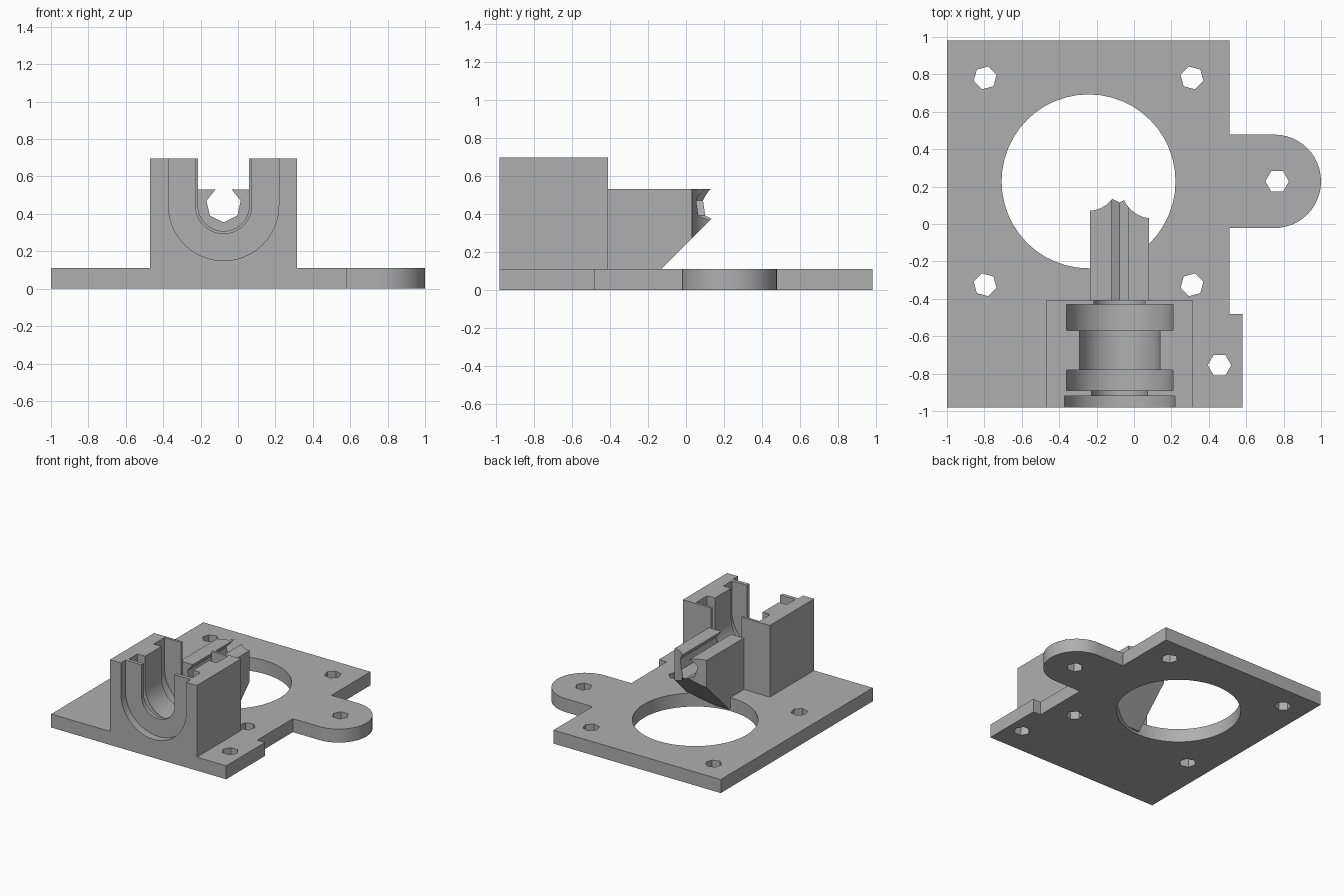
import bpy, bmesh
from math import cos, sin, pi, radians

cube = bpy.data.objects.get("Cube")
if cube:
    bpy.data.objects.remove(cube, do_unlink=True)

grey = bpy.data.materials.new("plain grey")
grey.use_nodes = True
colour = (0.43, 0.43, 0.43, 1)
grey.diffuse_color = colour
grey.node_tree.nodes["Principled BSDF"].inputs["Base Color"].default_value = colour


def arc(cx, cy, r, start, end, steps):
    return [(cx + r * cos(radians(start + (end - start) * i / steps)),
             cy + r * sin(radians(start + (end - start) * i / steps)))
            for i in range(steps + 1)]


def ring(cx, cy, r, sides, turn=0):
    return arc(cx, cy, r, turn, turn + 360, sides)[:-1]


def prism(name, outline, axis, low, high):
    """Extrude a 2D outline along an axis."""
    place = {"x": lambda a, b, h: (h, a, b),
             "y": lambda a, b, h: (a, h, b),
             "z": lambda a, b, h: (a, b, h)}[axis]
    bm = bmesh.new()
    base = [bm.verts.new(place(a, b, low)) for a, b in outline]
    top = [bm.verts.new(place(a, b, high)) for a, b in outline]
    bm.faces.new(base)
    bm.faces.new(top)
    for i in range(len(base)):
        j = (i + 1) % len(base)
        bm.faces.new((base[i], base[j], top[j], top[i]))
    bmesh.ops.recalc_face_normals(bm, faces=bm.faces)
    mesh = bpy.data.meshes.new(name)
    bm.to_mesh(mesh)
    bm.free()
    mesh.materials.append(grey)
    obj = bpy.data.objects.new(name, mesh)
    bpy.context.collection.objects.link(obj)
    return obj


def combine(target, tool, operation):
    """Apply a boolean and remove the tool."""
    mod = target.modifiers.new("combine", "BOOLEAN")
    mod.operation = operation
    mod.solver = "EXACT"
    mod.object = tool
    bpy.context.view_layer.objects.active = target
    bpy.ops.object.modifier_apply(modifier=mod.name)
    bpy.data.objects.remove(tool, do_unlink=True)


# Base plate with rounded side tab and small foot
T = 0.11
outline = [(-1, -0.98), (0.58, -0.98), (0.58, -0.48), (0.51, -0.48), (0.51, -0.022)]
outline += arc(0.75, 0.228, 0.25, -90, 90, 24)
outline += [(0.51, 0.478), (0.51, 0.98), (-1, 0.98)]
mount = prism("mounting_bracket", outline, "z", 0, T)

# Large round opening and hexagonal screw holes
MX, MY = -0.243, 0.228
combine(mount, prism("opening", ring(MX, MY, 0.465, 48), "z", -0.1, 0.3), "DIFFERENCE")
holes = [(0.765, MY, 0), (0.457, -0.755, 0)]
for sx in (-1, 1):
    for sy in (-1, 1):
        holes.append((MX + sx * 0.553, MY + sy * 0.553, 45 if sx * sy > 0 else 15))
for x, y, turn in holes:
    combine(mount, prism("screw_hole", ring(x, y, 0.063, 6, turn), "z", -0.1, 0.3), "DIFFERENCE")

# Upright holder block
block = prism("holder_block", [(-0.47, 0.05), (0.315, 0.05), (0.315, 0.695), (-0.47, 0.695)],
              "y", -0.98, -0.41)
combine(mount, block, "UNION")

# Guide arm with sloping underside
arm = prism("guide_arm", [(-0.42, 0.02), (-0.22, 0.02), (0.16, 0.4), (0.16, 0.53), (-0.42, 0.53)],
            "x", -0.235, 0.08)
combine(mount, arm, "UNION")

# Stepped U-shaped channels through the holder
CX, CZ = -0.077, 0.445
for r, low, high in [(0.137, -1.05, -0.41), (0.15, -1.05, -0.8), (0.295, -1.05, -0.92),
                     (0.285, -0.89, -0.78), (0.215, -0.8, -0.55), (0.285, -0.57, -0.43)]:
    u_shape = arc(CX, CZ, r, 180, 360, 24) + [(CX + r, 0.9), (CX - r, 0.9)]
    combine(mount, prism("channel", u_shape, "y", low, high), "DIFFERENCE")

# Seven-sided bore, open along the top of the arm
combine(mount, prism("bore", ring(CX, 0.449, 0.094, 7, -90), "y", -0.42, 0.4), "DIFFERENCE")

# Roller clearances at the arm tip
for x, y, r in [(-0.245, 0.23, 0.16), (0.1, 0.2, 0.17)]:
    combine(mount, prism("roller_clearance", ring(x, y, r, 40), "z", 0.115, 0.8), "DIFFERENCE")

bpy.ops.object.select_all(action="DESELECT")
mount.select_set(True)
bpy.context.view_layer.objects.active = mount
bpy.ops.object.shade_smooth_by_angle(angle=radians(30))
